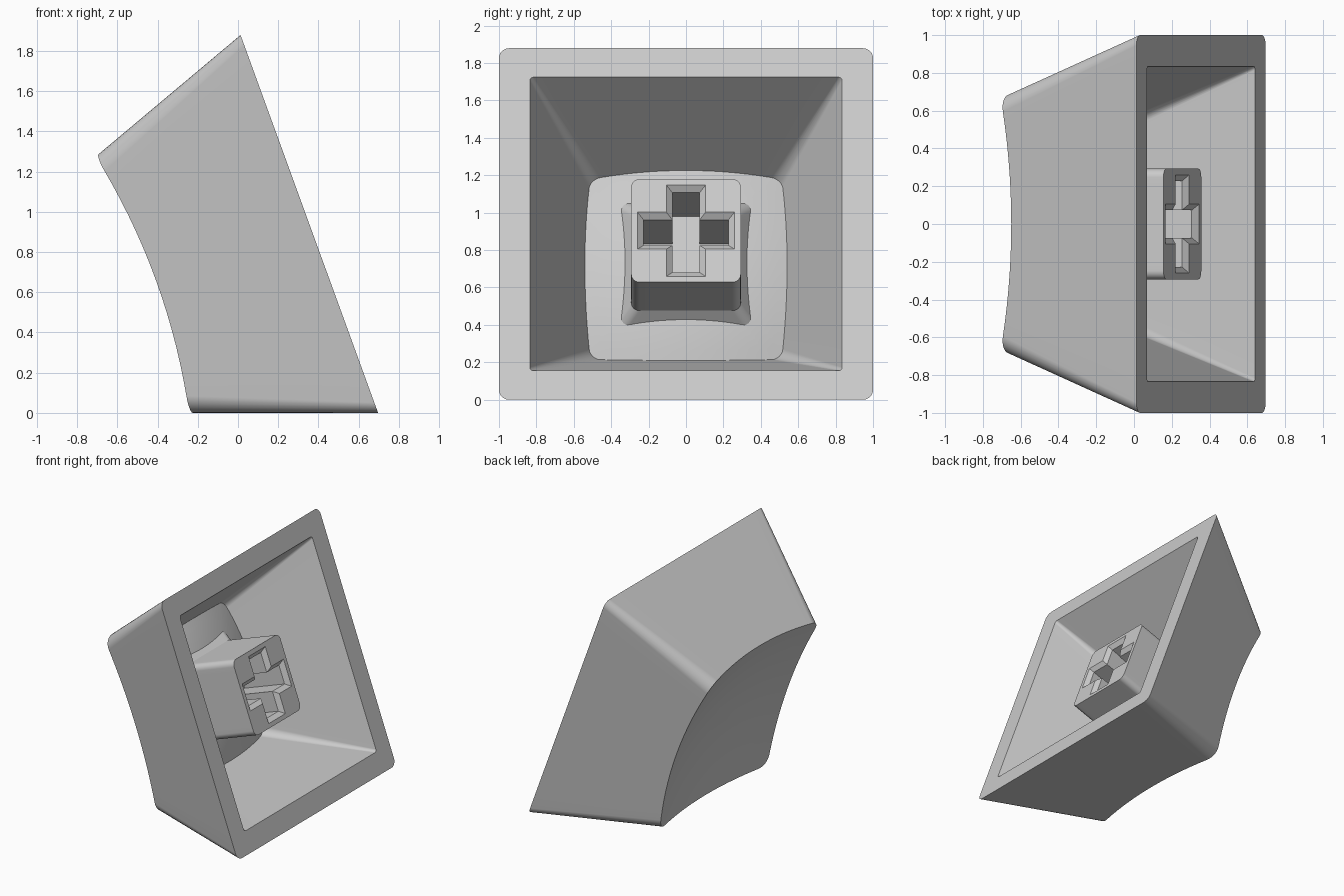
import bpy, bmesh
from math import sin, cos, pi, radians
from mathutils import Matrix, Vector

cube = bpy.data.objects.get("Cube")
if cube:
    bpy.data.objects.remove(cube)

plastic = bpy.data.materials.new("grey plastic")
plastic.use_nodes = True
GREY = (0.6, 0.6, 0.6, 1)
plastic.diffuse_color = GREY
plastic.node_tree.nodes["Principled BSDF"].inputs["Base Color"].default_value = GREY

# Part frame: local z runs from the open rim to the dished top, tipped on its side
TILT = radians(20)
s, c = sin(TILT), cos(TILT)
FRAME = Matrix(((0, -s, -c, c - 0.585), (-1, 0, 0, 0), (0, c, -s, c), (0, 0, 0, 1)))


def outline(half, radius, side=14, arc=6):
    """Rounded square, always with the same number of points."""
    pts = []
    for q in range(4):
        turn = Matrix.Rotation(q * pi / 2, 2)
        k = half - radius
        for i in range(arc + 1):
            a = i / arc * pi / 2
            pts.append(turn @ Vector((k + radius * cos(a), k + radius * sin(a))))
        for i in range(1, side):
            pts.append(turn @ Vector((k * (1 - 2 * i / side), half)))
    return pts


def flat_ring(half, radius, h):
    return [(p.x, p.y, h) for p in outline(half, radius)]


def dish(p, low, curve):
    return low + p.length_squared / (2 * curve)


def meet_dish(half, radius, low, curve):
    """Ring where a tapering wall meets a dished surface."""
    ring = []
    for i in range(len(outline(1, 0.1))):
        h = low
        for _ in range(8):
            p = outline(half(h), radius)[i]
            h = dish(p, low, curve)
        ring.append((p.x, p.y, h))
    return ring


def shrink(ring, low, curve, steps=10):
    """Concentric rings that fill a dished surface."""
    rings = []
    for k in range(steps - 1, 0, -1):
        pts = [Vector(p[:2]) * k / steps for p in ring]
        rings.append([(p.x, p.y, dish(p, low, curve)) for p in pts])
    return rings


def loft(bm, rings, cap_start=True, cap_end=True):
    loops = [[bm.verts.new(p) for p in ring] for ring in rings]
    for a, b in zip(loops, loops[1:]):
        for i in range(len(a)):
            j = (i + 1) % len(a)
            bm.faces.new((a[i], a[j], b[j], b[i]))
    if cap_start:
        bm.faces.new(loops[0])
    if cap_end:
        bm.faces.new(loops[-1])
    return loops


def finish(bm, name):
    bmesh.ops.recalc_face_normals(bm, faces=bm.faces)
    bm.transform(FRAME)
    bmesh.ops.recalc_face_normals(bm, faces=bm.faces)
    mesh = bpy.data.meshes.new(name)
    bm.to_mesh(mesh)
    bm.free()
    mesh.materials.append(plastic)
    obj = bpy.data.objects.new(name, mesh)
    bpy.context.collection.objects.link(obj)
    bpy.ops.object.select_all(action='DESELECT')
    obj.select_set(True)
    bpy.context.view_layer.objects.active = obj
    bpy.ops.object.shade_smooth_by_angle(angle=radians(25))
    weighted = obj.modifiers.new("even shading", 'WEIGHTED_NORMAL')
    weighted.keep_sharp = True


# Hollow cap: dished top, outer walls, flat rim, inner walls, bulging ceiling
TOP = (0.73, 3.0)
CEILING = (0.57, 1.86)
top_edge = meet_dish(lambda h: 1 - 0.364 * h, 0.09, *TOP)
ceiling_edge = meet_dish(lambda h: 0.835 - 0.454 * h, 0.06, *CEILING)
bm = bmesh.new()
loft(bm, shrink(top_edge, *TOP)[::-1]
     + [top_edge, flat_ring(1, 0.055, 0), flat_ring(0.835, 0.02, 0), ceiling_edge]
     + shrink(ceiling_edge, *CEILING))
finish(bm, "cap_shell")


# Stem: square post flaring into the ceiling, with a bevelled cross socket
def cross(arm, bar, h):
    pts = []
    for q in range(4):
        turn = Matrix.Rotation(q * pi / 2, 2)
        for corner in ((arm, -bar), (arm, bar), (bar, bar)):
            p = turn @ Vector(corner)
            pts.append((p.x, p.y, h))
    return pts


FACE, FLARE = 0.105, 0.55
root = meet_dish(lambda h: 0.293 + 0.68 * (h - FLARE), 0.045, CEILING[0] + 0.015, CEILING[1])
bm = bmesh.new()
post = loft(bm, [root, flat_ring(0.293, 0.045, FLARE), flat_ring(0.293, 0.045, FACE)],
            cap_end=False)
socket = loft(bm, [cross(0.26, 0.105, FACE), cross(0.227, 0.073, FACE + 0.03),
                   cross(0.227, 0.073, 0.51)], cap_start=False)
rim = [bm.edges.get((loop[i - 1], loop[i]))
       for loop in (post[-1], socket[0]) for i in range(len(loop))]
bmesh.ops.triangle_fill(bm, edges=rim, use_beauty=True, normal=(0, 0, -1))
finish(bm, "stem")
